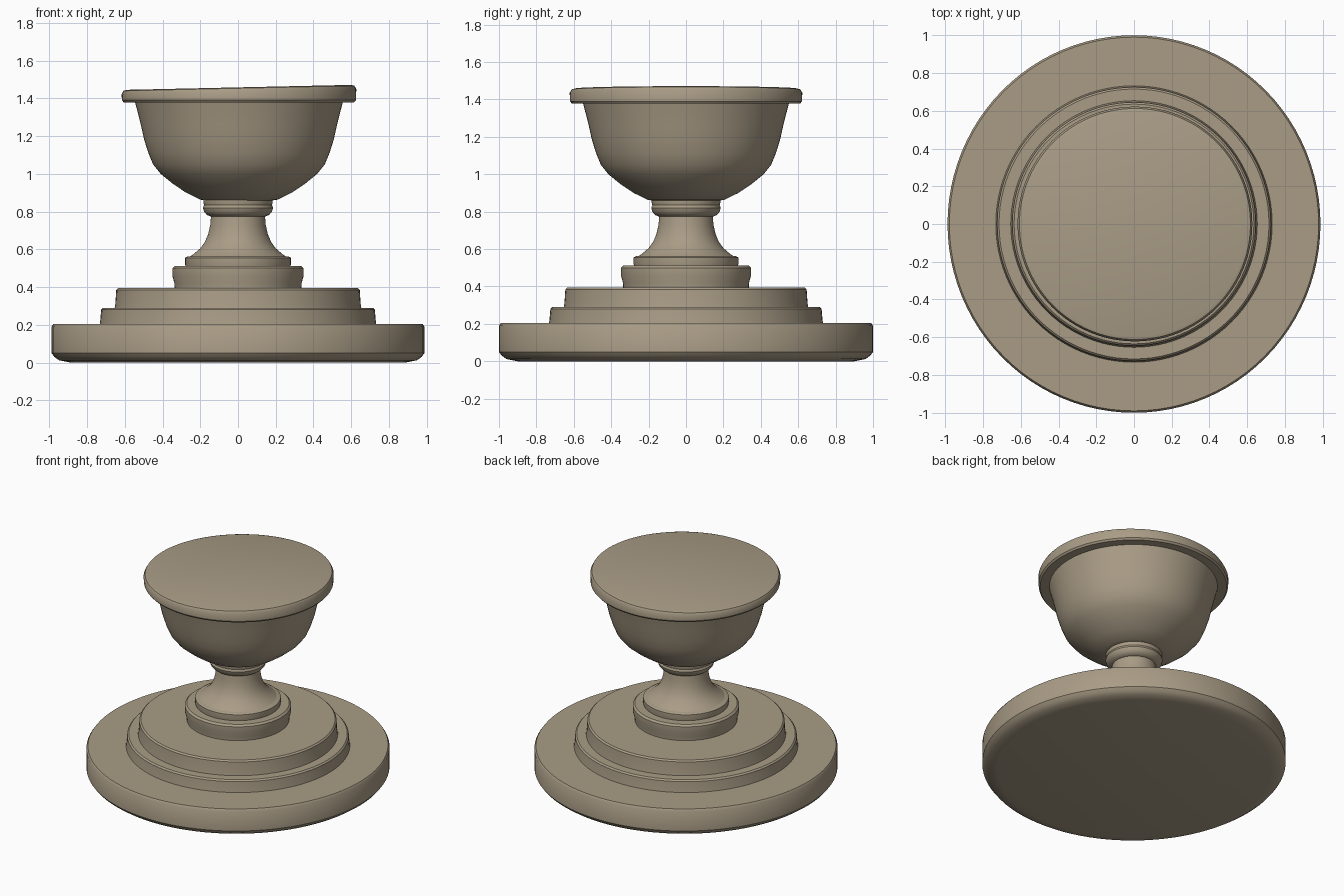
import bpy, bmesh, math

cube = bpy.data.objects.get("Cube")
if cube:
    bpy.data.objects.remove(cube, do_unlink=True)

stone = bpy.data.materials.new("warm_stone")
stone.use_nodes = True
COLOUR = (0.40, 0.335, 0.24, 1)
stone.diffuse_color = COLOUR
bsdf = stone.node_tree.nodes["Principled BSDF"]
bsdf.inputs["Base Color"].default_value = COLOUR
bsdf.inputs["Roughness"].default_value = 0.8


def lathe(name, profile, centre_x=0.0, scale_x=1.0, tilt=0.0, tilt_above=9.0, sides=96):
    """Revolve (radius, z) points around z; verts above tilt_above lean along x."""
    bm = bmesh.new()
    rings = []
    for r, z in profile:
        ring = []
        for i in range(sides):
            a = 2 * math.pi * i / sides
            x, y = r * math.cos(a), r * math.sin(a)
            lean = tilt * x if z > tilt_above else 0
            ring.append(bm.verts.new((centre_x + x * scale_x, y, z + lean)))
        rings.append(ring)
    for low, high in zip(rings, rings[1:]):
        for i in range(sides):
            j = (i + 1) % sides
            bm.faces.new((low[i], low[j], high[j], high[i]))
    bm.faces.new(rings[0][::-1])
    bm.faces.new(rings[-1])
    mesh = bpy.data.meshes.new(name)
    bm.to_mesh(mesh)
    bm.free()
    mesh.materials.append(stone)
    obj = bpy.data.objects.new(name, mesh)
    bpy.context.collection.objects.link(obj)
    bpy.ops.object.select_all(action='DESELECT')
    obj.select_set(True)
    bpy.context.view_layer.objects.active = obj
    bpy.ops.object.shade_smooth_by_angle(angle=math.radians(35))
    return obj


# Stepped round plinth
lathe("base_disc", [(0.90, 0), (0.96, 0.012), (0.985, 0.03), (1.0, 0.05),
                    (1.0, 0.19), (0.99, 0.205)], scale_x=0.988)
lathe("lower_step", [(0.735, 0.19), (0.73, 0.22), (0.725, 0.28), (0.715, 0.29)])
lathe("upper_step", [(0.655, 0.28), (0.65, 0.31), (0.645, 0.385), (0.635, 0.395)])

# Foot mouldings
lathe("foot_ring", [(0.335, 0.385), (0.337, 0.42), (0.348, 0.46),
                    (0.348, 0.50), (0.335, 0.512)])
lathe("foot_lip", [(0.275, 0.50), (0.28, 0.52), (0.28, 0.555), (0.265, 0.563)])

# Flared stem and collar
lathe("stem", [(0.265, 0.555), (0.235, 0.575), (0.20, 0.605), (0.175, 0.64),
               (0.158, 0.68), (0.147, 0.73), (0.142, 0.79)])
lathe("collar", [(0.14, 0.772), (0.165, 0.782), (0.18, 0.80), (0.186, 0.82),
                 (0.18, 0.835), (0.184, 0.85), (0.184, 0.865)])

# Bowl with a slightly leaning closed top
lathe("bowl", [(0.17, 0.858), (0.205, 0.863), (0.28, 0.90), (0.35, 0.947),
               (0.415, 1.0), (0.455, 1.05), (0.48, 1.11), (0.502, 1.18),
               (0.52, 1.26), (0.535, 1.32), (0.552, 1.385)], centre_x=0.005)
lathe("rim", [(0.54, 1.378), (0.61, 1.378), (0.62, 1.39), (0.622, 1.435),
              (0.612, 1.453), (0.595, 1.458)],
      centre_x=0.005, tilt=0.022, tilt_above=1.42)
